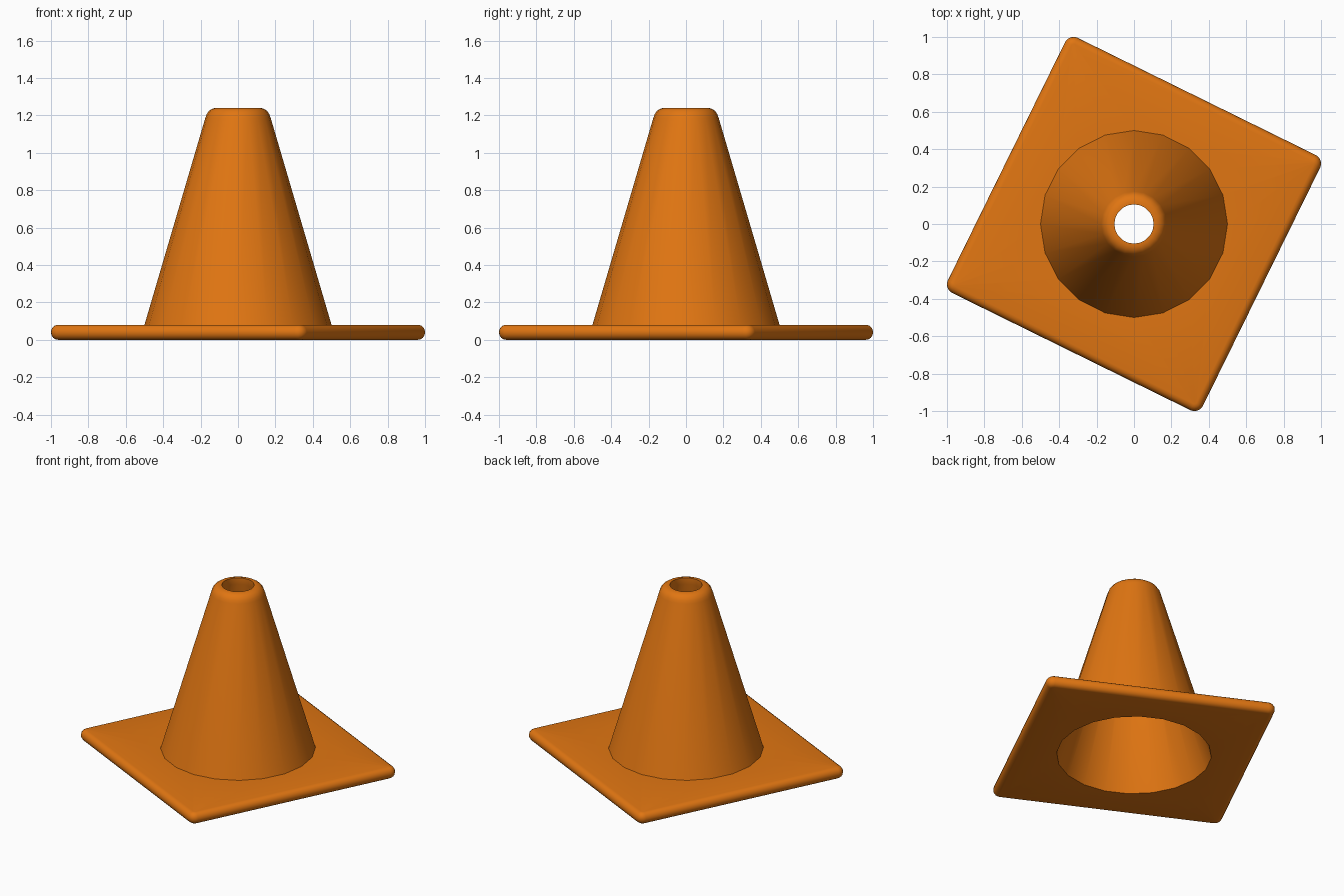
import bpy, bmesh, math

if "Cube" in bpy.data.objects:
    bpy.data.objects.remove(bpy.data.objects["Cube"])

SIDES = 20
TURN = math.radians(-26.2)

orange = bpy.data.materials.new("safety orange")
orange.diffuse_color = (0.75, 0.18, 0.006, 1)
orange.use_nodes = True
orange.node_tree.nodes["Principled BSDF"].inputs["Base Color"].default_value = orange.diffuse_color


def circle(r, z):
    # starts at -18 degrees so points line up with the plate outline
    return [(r * math.cos(math.radians(18 * (i - 1))),
             r * math.sin(math.radians(18 * (i - 1))), z) for i in range(SIDES)]


def rounded_square(inset, z, half=0.76, radius=0.05):
    # four corners of five points each, turned in plan
    pts = []
    c, r = half - radius, radius - inset
    for k in range(4):
        a0 = math.radians(90 * k)
        cx = c * math.sqrt(2) * math.cos(a0 + math.pi / 4)
        cy = c * math.sqrt(2) * math.sin(a0 + math.pi / 4)
        for j in range(5):
            a = a0 + math.radians(22.5 * j)
            x, y = cx + r * math.cos(a), cy + r * math.sin(a)
            pts.append((x * math.cos(TURN) - y * math.sin(TURN),
                        x * math.sin(TURN) + y * math.cos(TURN), z))
    return pts


def skin(name, loops):
    bm = bmesh.new()
    rings = [[bm.verts.new(p) for p in loop] for loop in loops]
    for a, b in zip(rings, rings[1:]):
        for i in range(SIDES):
            j = (i + 1) % SIDES
            bm.faces.new((a[i], a[j], b[j], b[i]))
    me = bpy.data.meshes.new(name)
    bm.to_mesh(me)
    bm.free()
    me.materials.append(orange)
    ob = bpy.data.objects.new(name, me)
    bpy.context.collection.objects.link(ob)
    bpy.ops.object.select_all(action='DESELECT')
    ob.select_set(True)
    bpy.context.view_layer.objects.active = ob
    bpy.ops.object.shade_smooth_by_angle(angle=math.radians(40))
    return ob


# Base plate: underside, rounded rim, top side around the open centre
rim = []
for k in range(9):
    a = math.radians(-90 + 22.5 * k)
    rim.append(rounded_square(0.038 * (1 - math.cos(a)), 0.04 + 0.04 * math.sin(a)))
skin("base_plate", [circle(0.5, 0)] + rim + [circle(0.5, 0.08)])

# Hollow cone: outer wall, rounded lip, top hole, inner wall
profile = [(0.5, 0.08), (0.175, 1.185), (0.168, 1.205), (0.155, 1.224),
           (0.138, 1.235), (0.12, 1.24), (0.105, 1.24), (0.105, 1.195), (0.5, 0)]
skin("cone", [circle(r, z) for r, z in profile])
